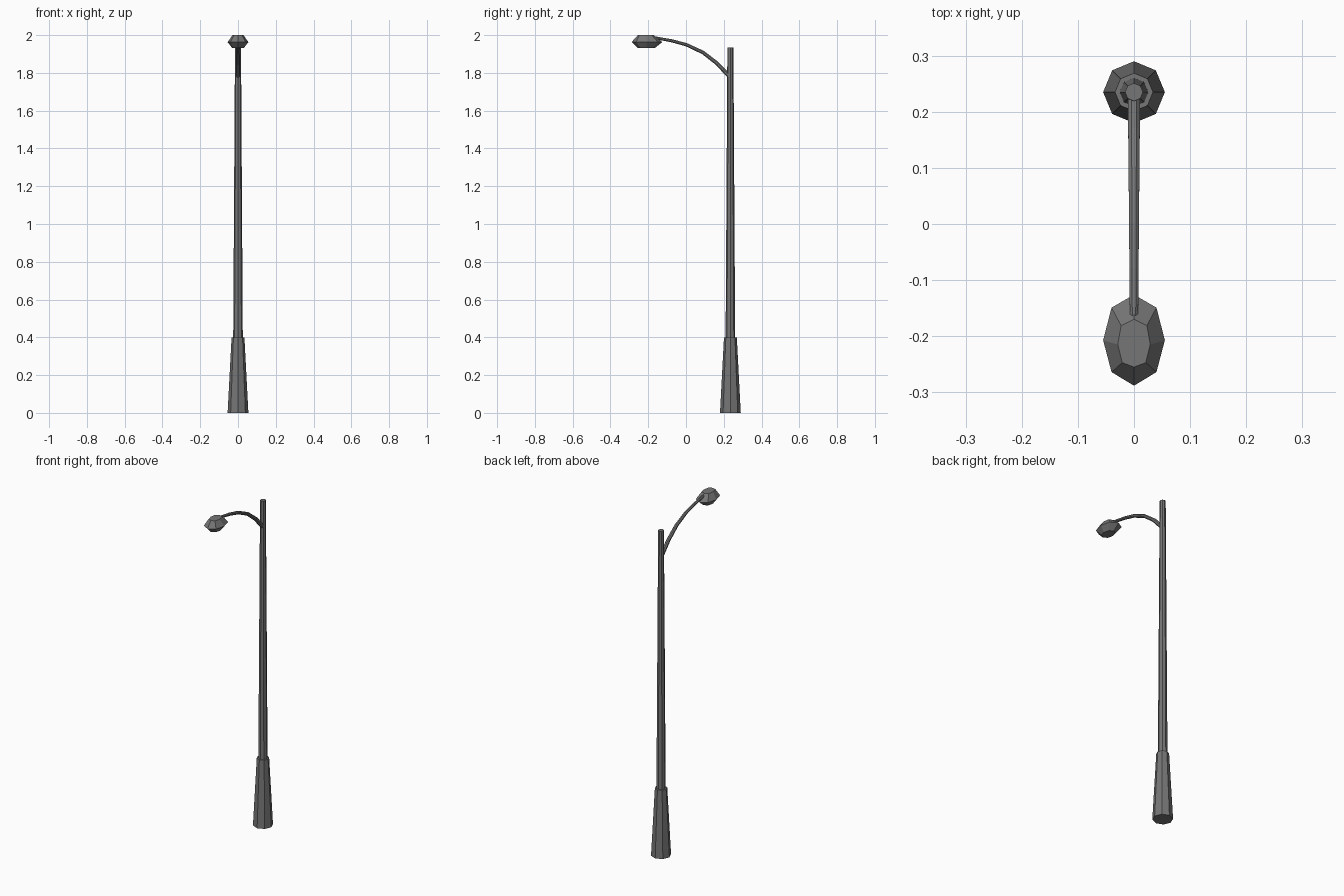
import bpy, bmesh, math
from mathutils import Vector

if "Cube" in bpy.data.objects:
    bpy.data.objects.remove(bpy.data.objects["Cube"])

metal = bpy.data.materials.new("grey metal")
metal.diffuse_color = (0.18, 0.18, 0.18, 1)
metal.use_nodes = True
metal.node_tree.nodes["Principled BSDF"].inputs["Base Color"].default_value = metal.diffuse_color


def loft(name, rings):
    """Join equal-length rings of points into a closed, flat-shaded tube."""
    bm = bmesh.new()
    vs = [[bm.verts.new(p) for p in ring] for ring in rings]
    n = len(vs[0])
    for a, b in zip(vs, vs[1:]):
        for i in range(n):
            j = (i + 1) % n
            bm.faces.new((a[i], a[j], b[j], b[i]))
    bm.faces.new(vs[0][::-1])
    bm.faces.new(vs[-1])
    bmesh.ops.recalc_face_normals(bm, faces=bm.faces)
    me = bpy.data.meshes.new(name)
    bm.to_mesh(me)
    bm.free()
    me.materials.append(metal)
    ob = bpy.data.objects.new(name, me)
    bpy.context.collection.objects.link(ob)
    return ob


POLE_Y = 0.235


def octagon(r, z):
    return [(r * math.cos(i * math.pi / 4), POLE_Y + r * math.sin(i * math.pi / 4), z)
            for i in range(8)]


# Flared base and tapered pole
loft("base", [octagon(0.055, 0), octagon(0.034, 0.4)])
loft("pole", [octagon(0.026, 0.3), octagon(0.016, 1.935)])

# Curved arm: (y, z) path, tapering towards the lamp
path = [(0.235, 1.775), (0.165, 1.85), (0.09, 1.908), (0.0, 1.95),
        (-0.08, 1.971), (-0.165, 1.986)]
pts = [Vector((0, y, z)) for y, z in path]
rings = []
for k, p in enumerate(pts):
    t = (pts[min(k + 1, len(pts) - 1)] - pts[max(k - 1, 0)]).normalized()
    up = Vector((1, 0, 0)).cross(t)
    r = 0.012 - 0.004 * k / (len(pts) - 1)
    rings.append([p + r * (math.cos(a) * Vector((1, 0, 0)) + math.sin(a) * up)
                  for a in [(i + 0.5) * math.pi / 4 for i in range(8)]])
loft("arm", rings)


# Lamp head: egg-shaped eight-sided rings, from half outlines mirrored in x
def egg(half, z):
    mirrored = [(-x, y) for x, y in half[-2:0:-1]]
    return [(x, y, z) for x, y in half + mirrored]


rim = [(0, -0.126), (0.04, -0.149), (0.055, -0.207), (0.04, -0.264), (0, -0.288)]
top = [(0, -0.17), (0.023, -0.181), (0.029, -0.215), (0.021, -0.247), (0, -0.255)]
low = [(x * 0.55, -0.21 + (y + 0.207) * 0.55) for x, y in rim]
loft("lamp_head", [egg(low, 1.931), egg(rim, 1.963), egg(top, 2.0)])
